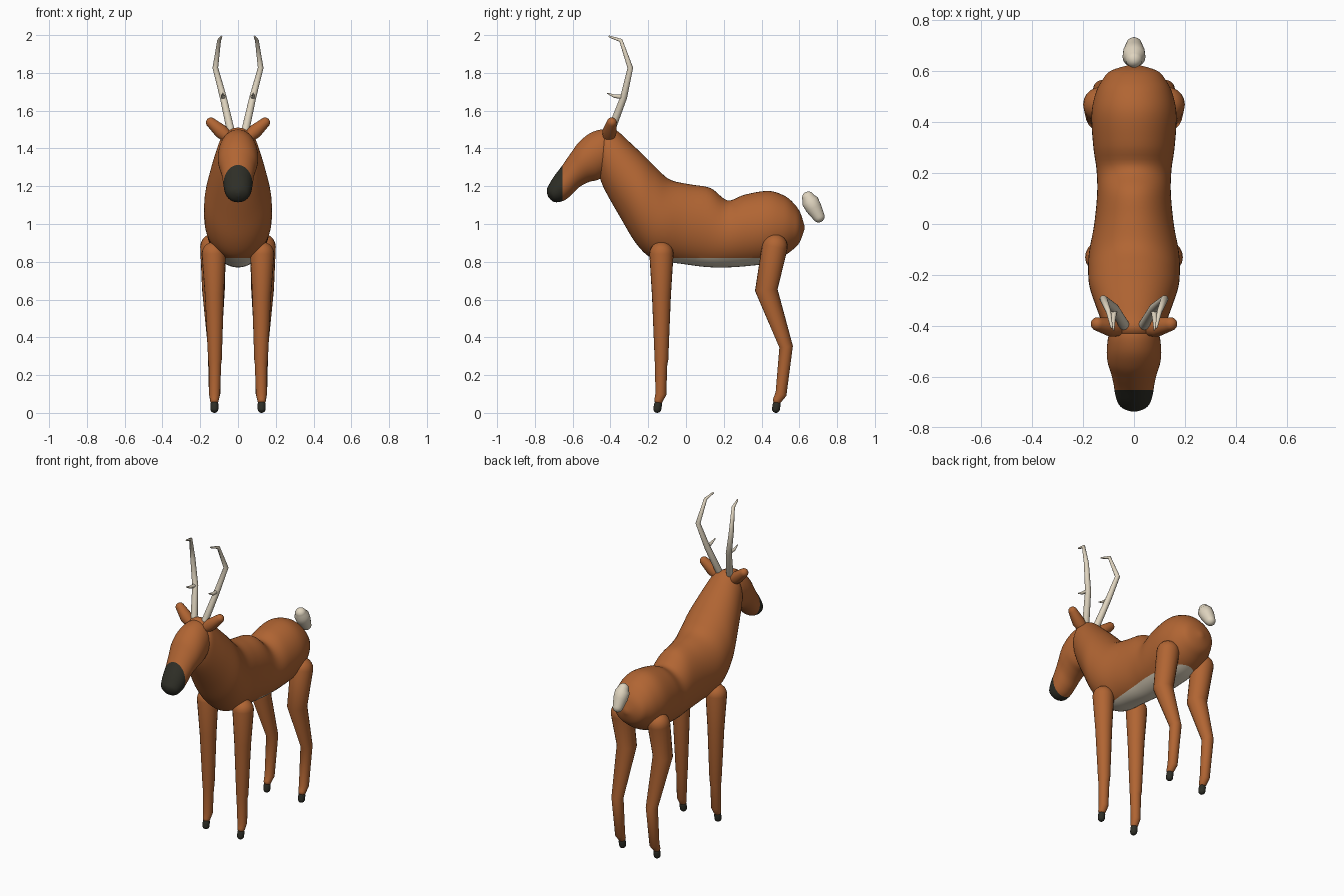
import bpy, bmesh, math
from mathutils import Vector
from mathutils.bvhtree import BVHTree

if "Cube" in bpy.data.objects:
    bpy.data.objects.remove(bpy.data.objects["Cube"])


def material(name, rgb):
    m = bpy.data.materials.new(name)
    m.diffuse_color = (*rgb, 1)
    m.use_nodes = True
    m.node_tree.nodes["Principled BSDF"].inputs["Base Color"].default_value = m.diffuse_color
    return m


BROWN = material("russet_coat", (0.44, 0.13, 0.033))
DARK = material("dark_muzzle_and_hoof", (0.028, 0.028, 0.02))
CREAM = material("cream", (0.74, 0.66, 0.52))


def finish(name, bm, mats):
    bmesh.ops.recalc_face_normals(bm, faces=bm.faces)
    me = bpy.data.meshes.new(name)
    bm.to_mesh(me)
    bm.free()
    for m in mats:
        me.materials.append(m)
    me.shade_smooth()
    ob = bpy.data.objects.new(name, me)
    bpy.context.collection.objects.link(ob)
    return ob


def skin(rings):
    """Bridge a list of vertex rings and close both ends."""
    bm = bmesh.new()
    vs = [[bm.verts.new(p) for p in r] for r in rings]
    n = len(vs[0])
    for a, b in zip(vs, vs[1:]):
        for i in range(n):
            bm.faces.new((a[i], a[(i + 1) % n], b[(i + 1) % n], b[i]))
    bm.faces.new(vs[0])
    bm.faces.new(vs[-1])
    return bm


def spline(rows, steps=5):
    """Catmull-Rom through rows of numbers."""
    out = []
    for i in range(len(rows) - 1):
        p0, p1 = rows[max(i - 1, 0)], rows[i]
        p2, p3 = rows[i + 1], rows[min(i + 2, len(rows) - 1)]
        for k in range(steps):
            t = k / steps
            out.append([0.5 * (2 * b + (c - a) * t + (2 * a - 5 * b + 4 * c - d) * t * t
                               + (3 * b - a - 3 * c + d) * t ** 3)
                        for a, b, c, d in zip(p0, p1, p2, p3)])
    return out + [list(rows[-1])]


def loft(rows, n=48):
    """Rows: top y, top z, bottom y, bottom z, half width."""
    rings = []
    for ty, tz, by, bz, w in spline(rows):
        top, bot = Vector((0, ty, tz)), Vector((0, by, bz))
        mid, half = (top + bot) / 2, (top - bot) / 2
        rings.append([mid + half * math.cos(a) + Vector((w * math.sin(a), 0, 0))
                      for a in (2 * math.pi * i / n for i in range(n))])
    return skin(rings)


def tube(name, pts, mat, n=20):
    """Tapered tube with domed ends; points are x, y, z, radius."""
    P = [Vector(p[:3]) for p in pts]
    R = [p[3] for p in pts]
    stations = []
    for i, p in enumerate(P):
        a = (p - P[i - 1]).normalized() if i else Vector()
        b = (P[i + 1] - p).normalized() if i < len(P) - 1 else Vector()
        stations.append((p, (a + b).normalized(), R[i]))
    dome = [math.radians(d) for d in (18, 36, 54, 72, 86)]

    def cap(s, sign):
        p, t, r = s
        return [(p + t * (sign * r * math.sin(a)), t, r * math.cos(a)) for a in dome]
    stations = cap(stations[0], -1)[::-1] + stations + cap(stations[-1], 1)
    rings = []
    for p, t, r in stations:
        u = (Vector((1, 0, 0)) - t * t.x).normalized()
        v = t.cross(u)
        rings.append([p + (u * math.cos(a) + v * math.sin(a)) * r
                      for a in (2 * math.pi * i / n for i in range(n))])
    return finish(name, skin(rings), [mat])


def paint(bm, co, no):
    """Cut along a plane and give material 1 to faces on its normal side."""
    co, no = Vector(co), Vector(no)
    bmesh.ops.bisect_plane(bm, geom=bm.verts[:] + bm.edges[:] + bm.faces[:],
                           plane_co=co, plane_no=no)
    for f in bm.faces:
        f.material_index = int((f.calc_center_median() - co).dot(no) > 0)


# Body and neck, rump to crown, with a pale belly
body = loft([
    (.627, .99, .627, .97, .01), (.605, 1.06, .60, .90, .09),
    (.57, 1.11, .56, .86, .125), (.52, 1.15, .50, .82, .152),
    (.435, 1.175, .42, .79, .167), (.31, 1.155, .30, .775, .16),
    (.22, 1.125, .20, .77, .147), (.13, 1.19, .10, .773, .145),
    (.02, 1.21, -.03, .79, .157), (-.085, 1.235, -.13, .805, .176),
    (-.16, 1.30, -.20, .83, .18), (-.22, 1.36, -.27, .905, .175),
    (-.30, 1.435, -.345, 1.03, .15), (-.36, 1.49, -.43, 1.18, .122),
    (-.40, 1.51, -.46, 1.26, .105), (-.43, 1.50, -.465, 1.31, .08),
    (-.45, 1.47, -.47, 1.36, .04)])
paint(body, (0, 0, .82), (0, 0, -1))
tree = BVHTree.FromBMesh(body)
finish("body", body, [BROWN, CREAM])

# Head with a dark muzzle
head = loft([
    (-.39, 1.46, -.38, 1.38, .03), (-.425, 1.50, -.41, 1.28, .09),
    (-.50, 1.485, -.46, 1.237, .106), (-.565, 1.435, -.515, 1.222, .104),
    (-.61, 1.375, -.565, 1.195, .09), (-.655, 1.31, -.605, 1.155, .08),
    (-.70, 1.25, -.645, 1.125, .073), (-.727, 1.205, -.685, 1.115, .06),
    (-.736, 1.185, -.71, 1.123, .038), (-.737, 1.165, -.73, 1.145, .008)])
paint(head, (0, -.653, 0), (0, -1, 0))
finish("head", head, [BROWN, DARK])

# Paired parts
for side, s in (("right", 1), ("left", -1)):
    def pair(name, pts, mat):
        tube(f"{side}_{name}", [(s * x, y, z, r) for x, y, z, r in pts], mat)

    pair("front_leg", [(.128, -.13, .842, .064), (.125, -.13, .62, .05),
                       (.122, -.13, .28, .036), (.122, -.132, .26, .033),
                       (.124, -.133, .10, .029), (.125, -.145, .068, .023)], BROWN)
    pair("front_hoof", [(.125, -.148, .045, .021), (.125, -.152, .021, .021)], DARK)
    pair("hind_leg", [(.132, .47, .88, .068), (.13, .425, .65, .06),
                      (.124, .53, .35, .036), (.124, .503, .10, .03),
                      (.125, .483, .068, .023)], BROWN)
    pair("hind_hoof", [(.125, .48, .045, .021), (.125, .476, .021, .021)], DARK)
    pair("ear", [(.05, -.41, 1.455, .03), (.09, -.405, 1.49, .038),
                 (.143, -.393, 1.537, .027)], BROWN)
    pair("antler", [(.04, -.395, 1.50, .021), (.078, -.33, 1.67, .018),
                    (.12, -.295, 1.827, .015), (.10, -.345, 1.972, .010),
                    (.088, -.405, 1.992, .005)], CREAM)
    pair("antler_tine", [(.077, -.332, 1.672, .012), (.082, -.38, 1.677, .009),
                         (.08, -.416, 1.692, .003)], CREAM)

# Tail
tube("tail", [(0, .648, 1.138, .034), (0, .656, 1.122, .045),
              (0, .676, 1.085, .043), (0, .702, 1.04, .032)], CREAM)

# Coat spots laid on the body, listed by the direction they face: u, v, radius
X, Y, Z = Vector((1, 0, 0)), Vector((0, 1, 0)), Vector((0, 0, 1))
SPOTS = [
    (X, Y, Z, [(-.385, 1.225, .017), (-.26, 1.30, .008), (-.20, 1.24, .011),
               (-.125, 1.215, .015), (.04, 1.075, .009), (.03, .97, .007),
               (.215, .96, .018), (.335, .98, .011), (.455, 1.04, .013),
               (.535, .98, .008)]),
    (-X, Y, Z, [(-.25, 1.20, .013), (-.08, .98, .016), (.20, 1.0, .012),
                (.45, 1.02, .012)]),
    (Z, X, Y, [(.03, .555, .013), (-.08, .465, .010), (.06, .30, .010),
               (.01, .14, .012), (.108, -.12, .016), (.06, -.155, .008),
               (-.12, .365, .012), (-.11, .045, .009)]),
    (-Y, X, Z, [(-.12, 1.165, .010), (-.11, 1.03, .016), (-.02, 1.02, .010)]),
]
bm = bmesh.new()
for d, u, v, marks in SPOTS:
    for a, b, r in marks:
        hit, nor = tree.ray_cast(u * a + v * b + d * 3, -d)[:2]
        if hit is None:
            continue
        e = nor.orthogonal().normalized()
        f = nor.cross(e)
        ring = []
        for i in range(10):
            t = 2 * math.pi * i / 10
            p, pn = tree.find_nearest(hit + (e * math.cos(t) + f * math.sin(t)) * r)[:2]
            ring.append(bm.verts.new(p + nor * .002))
        c = bm.verts.new(hit + nor * .003)
        for i in range(10):
            bm.faces.new((c, ring[i], ring[(i + 1) % 10]))
finish("coat_spots", bm, [CREAM])
